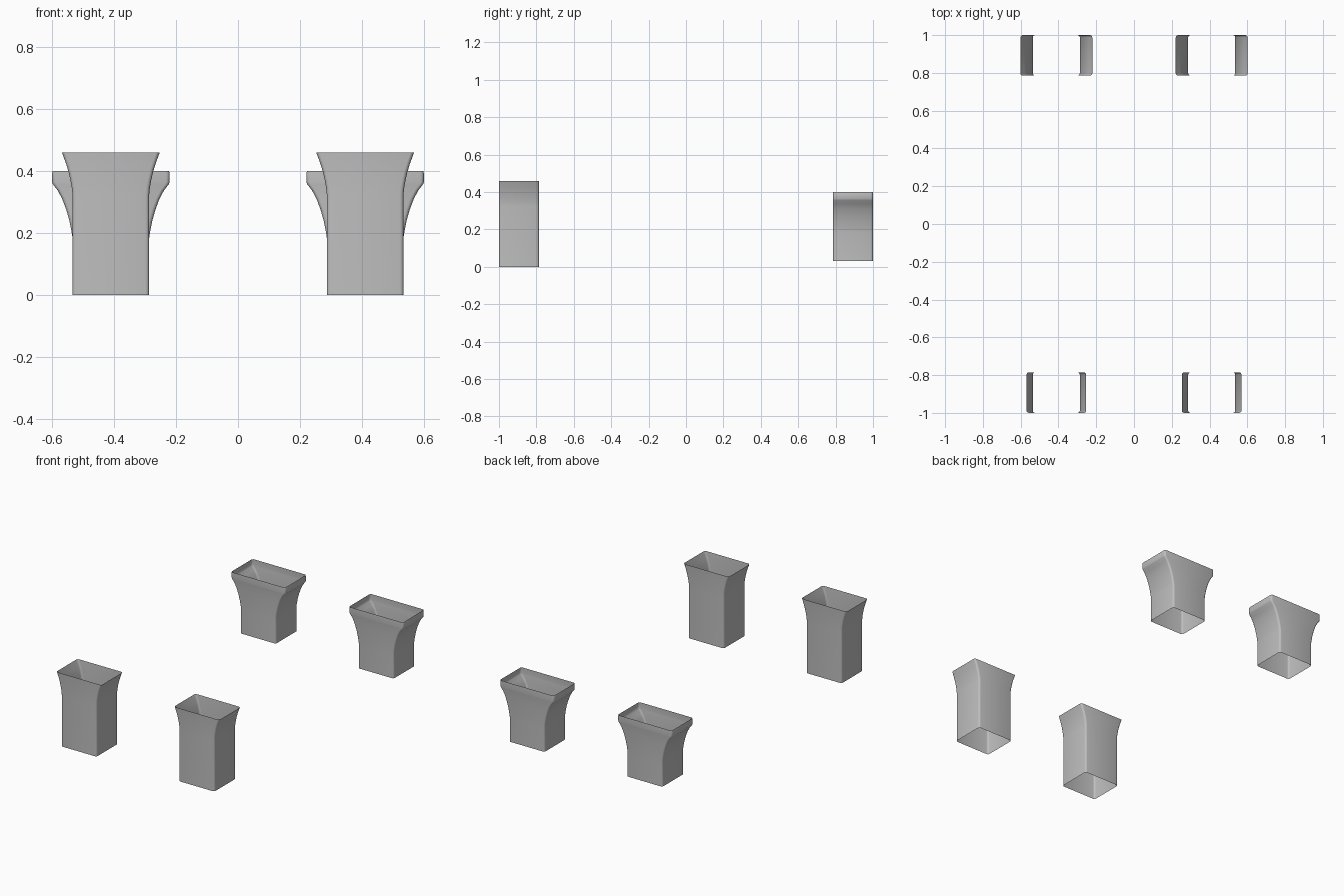
import bpy, bmesh, math

if "Cube" in bpy.data.objects:
    bpy.data.objects.remove(bpy.data.objects["Cube"])

grey = bpy.data.materials.new("plain_grey")
grey.diffuse_color = (0.52, 0.52, 0.52, 1)
grey.use_nodes = True
grey.node_tree.nodes["Principled BSDF"].inputs["Base Color"].default_value = grey.diffuse_color


def ring(half_x, half_y, radius=0.012, steps=3):
    """Rounded rectangle outline, counter-clockwise."""
    points = []
    for i, (sx, sy) in enumerate([(1, 1), (-1, 1), (-1, -1), (1, -1)]):
        for k in range(steps + 1):
            a = math.pi / 2 * (i + k / steps)
            points.append((sx * (half_x - radius) + radius * math.cos(a),
                           sy * (half_y - radius) + radius * math.sin(a)))
    return points


def sleeve(name, x, y, half_y, profile):
    """Open-ended thin sleeve lofted through (half width, height) sections."""
    bm = bmesh.new()
    loops = [[bm.verts.new((px, py, z)) for px, py in ring(w, half_y)]
             for w, z in profile]
    for low, high in zip(loops, loops[1:]):
        n = len(low)
        for i in range(n):
            j = (i + 1) % n
            bm.faces.new((low[i], low[j], high[j], high[i]))
    mesh = bpy.data.meshes.new(name)
    bm.to_mesh(mesh)
    bm.free()
    mesh.materials.append(grey)
    obj = bpy.data.objects.new(name, mesh)
    obj.location = (x, y, 0)
    bpy.context.collection.objects.link(obj)
    bpy.context.view_layer.objects.active = obj
    obj.select_set(True)
    bpy.ops.object.shade_smooth_by_angle(angle=math.radians(35))
    obj.select_set(False)


# Front sleeves: tall with a gently flared mouth
front = [(0.124, 0), (0.124, 0.325), (0.126, 0.345), (0.130, 0.368),
         (0.136, 0.395), (0.144, 0.422), (0.158, 0.46)]
# Rear sleeves: shorter, with a wide flare ending in a straight collar
rear = [(0.124, 0.03), (0.124, 0.185), (0.127, 0.205), (0.134, 0.24),
        (0.144, 0.275), (0.157, 0.31), (0.172, 0.338), (0.187, 0.357),
        (0.190, 0.364), (0.190, 0.392), (0.188, 0.40)]

for side, sx in (("left", -1), ("right", 1)):
    sleeve("front_sleeve_" + side, sx * 0.411, -0.893, 0.107, front)
    sleeve("rear_sleeve_" + side, sx * 0.411, 0.893, 0.107, rear)
